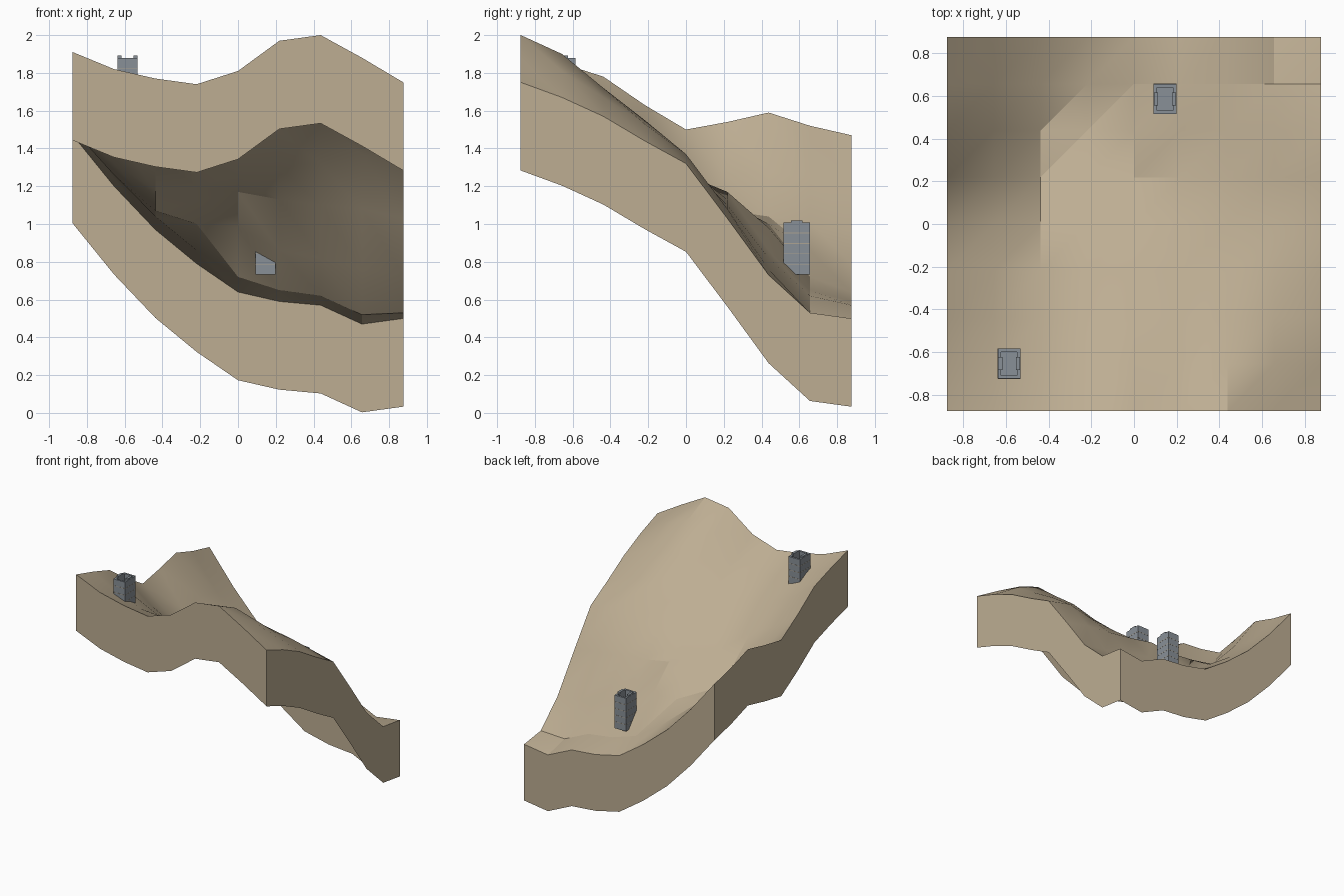
import bpy
import bmesh
import math

default_cube = bpy.data.objects.get("Cube")
if default_cube:
    bpy.data.objects.remove(default_cube, do_unlink=True)


def make_material(name, colour):
    material = bpy.data.materials.new(name)
    material.use_nodes = True
    material.diffuse_color = (*colour, 1)
    shader = material.node_tree.nodes["Principled BSDF"]
    shader.inputs["Base Color"].default_value = (*colour, 1)
    shader.inputs["Roughness"].default_value = 0.9
    return material


sand = make_material("sand", (0.51, 0.42, 0.29))
stone = make_material("grey stone", (0.25, 0.28, 0.31))
mortar = make_material("pale mortar", (0.42, 0.37, 0.29))


def finish(name, bm, materials):
    mesh = bpy.data.meshes.new(name)
    bm.to_mesh(mesh)
    bm.free()
    for material in materials:
        mesh.materials.append(material)
    obj = bpy.data.objects.new(name, mesh)
    bpy.context.collection.objects.link(obj)
    return obj


# Hillside: heights in hundredths, rows running front to back
HALF = 0.875
SKIRT = 0.467
HEIGHTS = [
    "191 182 177 174 181 197 200 188 175",
    "185 174 166 163 170 185 190 181 167",
    "178 163 153 151 157 167 172 167 157",
    "163 147 136 135 141 149 155 153 144",
    "150 132 118 120 126 130 132 137 132",
    "154 126 107 112 117 113 110 108 103",
    "159 128 104 100 98 86 82 76 73",
    "152 124 101 86 72 65 62 52 53",
    "147 120 97 79 64 59 57 47 50",
]


def build_hillside():
    rows = [[int(h) / 100 for h in row.split()] for row in HEIGHTS]
    last = len(rows) - 1
    step = 2 * HALF / last
    bm = bmesh.new()
    grid = [[bm.verts.new((i * step - HALF, j * step - HALF, z))
             for i, z in enumerate(row)] for j, row in enumerate(rows)]
    # Triangulated surface, all diagonals running the same way
    for j in range(last):
        for i in range(last):
            a, b = grid[j][i], grid[j][i + 1]
            c, d = grid[j + 1][i + 1], grid[j + 1][i]
            bm.faces.new((a, b, c))
            bm.faces.new((a, c, d))
    # Skirt hanging from the rim, open underneath
    rim = (grid[0][:-1] + [row[-1] for row in grid[:-1]]
           + grid[-1][:0:-1] + [row[0] for row in grid[:0:-1]])
    low = [bm.verts.new((v.co.x, v.co.y, v.co.z - SKIRT)) for v in rim]
    for k in range(len(rim)):
        n = (k + 1) % len(rim)
        bm.faces.new((rim[k], low[k], low[n], rim[n]))
    hill = finish("hillside", bm, [sand])
    bpy.ops.object.select_all(action="DESELECT")
    hill.select_set(True)
    bpy.context.view_layer.objects.active = hill
    bpy.ops.object.shade_smooth_by_angle(angle=math.radians(25))


def add_box(bm, centre, size, slot=0):
    verts = bmesh.ops.create_cube(bm, size=1)["verts"]
    for v in verts:
        v.co = [c + p * s for c, p, s in zip(centre, v.co, size)]
    for face in {f for v in verts for f in v.link_faces}:
        face.material_index = slot


# Hollow-topped stone tower with thin mortar courses
WIDE, DEEP, TALL = 0.106, 0.14, 0.275


def build_tower(name, x, y, base):
    bm = bmesh.new()
    add_box(bm, (x, y, base + TALL / 2), (WIDE, DEEP, TALL))
    top = next(f for f in bm.faces if f.normal.z > 0.9 or
               all(v.co.z > base + TALL / 2 for v in f.verts))
    bmesh.ops.inset_region(bm, faces=[top], thickness=0.022)
    floor = bmesh.ops.extrude_face_region(bm, geom=[top])
    for v in floor["geom"]:
        if isinstance(v, bmesh.types.BMVert):
            v.co.z -= 0.06
    bmesh.ops.delete(bm, geom=[top], context="FACES_ONLY")
    bmesh.ops.recalc_face_normals(bm, faces=bm.faces)
    # Low battlements on the two long walls
    for side in (-1, 1):
        add_box(bm, (x + side * (WIDE / 2 - 0.011), y, base + TALL + 0.005),
                (0.02, 0.06, 0.014))
    # Mortar courses as narrow plates on each wall
    for level in range(1, 5):
        z = base + level * TALL / 5
        for side in (-1, 1):
            add_box(bm, (x + side * WIDE / 2, y, z),
                    (0.002, DEEP, 0.004), 1)
            add_box(bm, (x, y + side * DEEP / 2, z),
                    (WIDE, 0.002, 0.004), 1)
    finish(name, bm, [stone, mortar])


build_hillside()
build_tower("lower_tower", 0.145, 0.586, 0.732)
build_tower("upper_tower", -0.585, -0.654, 1.605)
